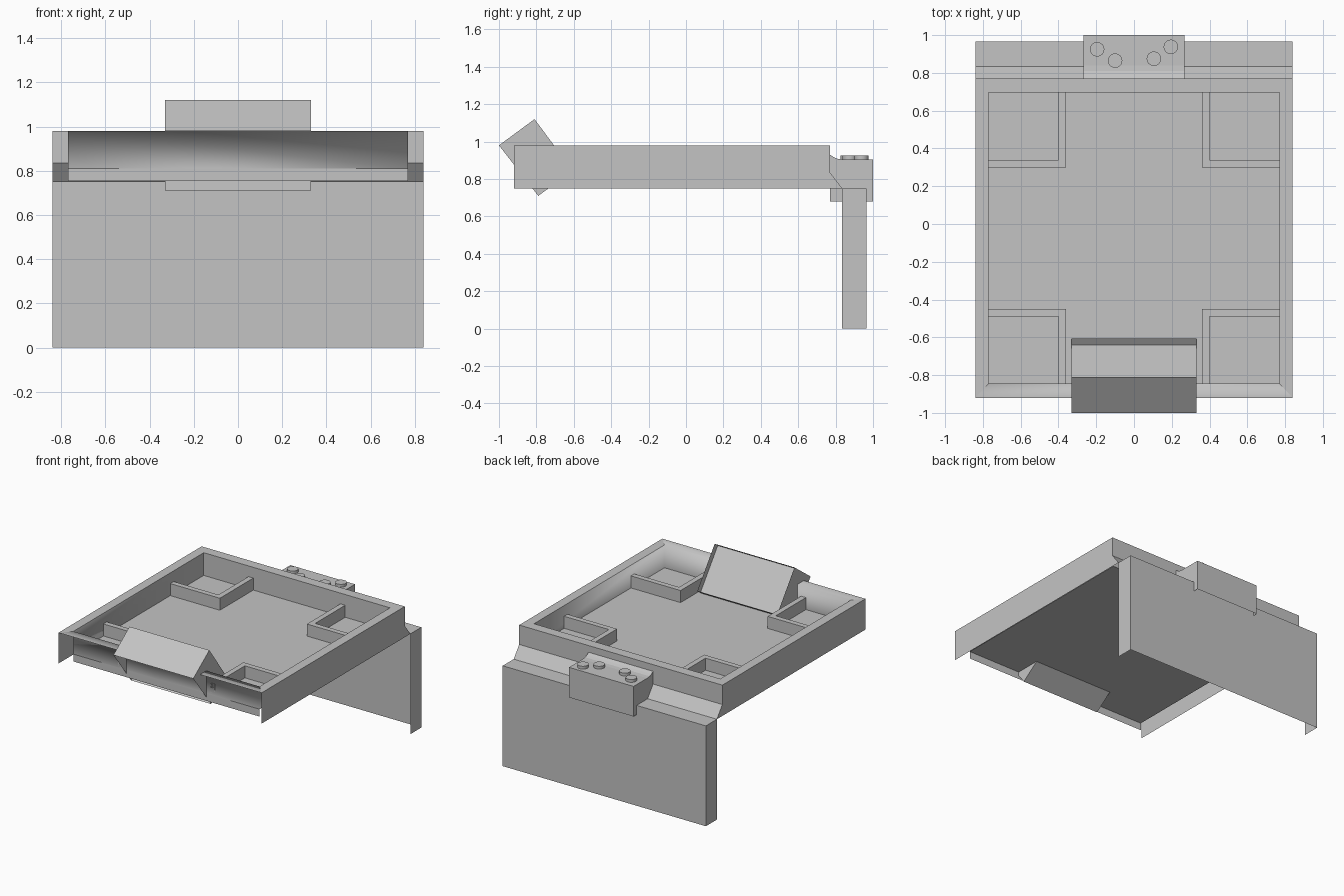
import bpy, bmesh
from mathutils import Vector

cube = bpy.data.objects.get("Cube")
if cube:
    bpy.data.objects.remove(cube)

grey = bpy.data.materials.new("plain_grey")
grey.use_nodes = True
COLOUR = (0.55, 0.55, 0.55, 1)
grey.diffuse_color = COLOUR
grey.node_tree.nodes["Principled BSDF"].inputs["Base Color"].default_value = COLOUR

W, WI = 0.84, 0.77            # outer and inner half widths
FRONT, BACK = -0.92, 0.77     # outer tray ends
FI, BI = -0.845, 0.695        # inner tray ends
TOP, FLOOR, LOW = 0.98, 0.81, 0.755


def finish(name, bm, smooth=(), recalc=True):
    if recalc:
        bmesh.ops.recalc_face_normals(bm, faces=bm.faces)
    for f in smooth:
        f.smooth = True
    mesh = bpy.data.meshes.new(name)
    bm.to_mesh(mesh)
    bm.free()
    mesh.materials.append(grey)
    ob = bpy.data.objects.new(name, mesh)
    bpy.context.collection.objects.link(ob)
    return ob


def sweep(bm, profile, half, caps=None):
    """Sheet made by running a y-z profile across x, with optional end caps."""
    sides = [[bm.verts.new((s * half, y, z)) for y, z in profile] for s in (-1, 1)]
    for i in range(len(profile) - 1):
        bm.faces.new((sides[0][i], sides[0][i + 1], sides[1][i + 1], sides[1][i]))
    if caps:
        for s in (-1, 1):
            bm.faces.new([bm.verts.new((s * half, y, z)) for y, z in caps])


def ring(bm, x, y0, y1, z):
    return [bm.verts.new(p) for p in ((-x, y0, z), (x, y0, z), (x, y1, z), (-x, y1, z))]


# Tray basin: flat rim, inner walls, floor and the skirt under the front wall
bm = bmesh.new()
outer = ring(bm, W, FRONT, BACK, TOP)
inner = ring(bm, WI, FI, BI, TOP)
base = ring(bm, WI, FI, BI, FLOOR)
rim, walls = [], []
for i in range(4):
    j = (i + 1) % 4
    rim.append(bm.faces.new((outer[i], outer[j], inner[j], inner[i])))
    walls.append(bm.faces.new((inner[i], inner[j], base[j], base[i])))
bm.faces.new(base)
skirt = [bm.verts.new((x, FI, LOW)) for x in (WI, -WI)]
bm.faces.new((base[0], base[1], *skirt))
finish("tray_basin", bm, (rim[0], walls[0], walls[1], walls[3]), recalc=False)

# Outer shell: side sheets and stepped back, open at the front and below
bm = bmesh.new()
back = [(BACK, TOP), (BACK, 0.835), (0.835, 0.75)]
sweep(bm, back, W, [(FRONT, 0.75), (FRONT, TOP)] + back)
finish("tray_shell", bm)

# Back apron: hollow, open towards the front
bm = bmesh.new()
apron = [(0.835, 0.75), (0.965, 0.75), (0.965, 0)]
sweep(bm, apron, W, apron + [(0.835, 0)])
finish("back_apron", bm)

# Low L-shaped walls that form the four corner pockets
T = 0.04
for sx, side in ((-1, "right"), (1, "left")):
    for end, y_out, y_wall, d in (("front", -0.45, FI, -1), ("back", 0.30, BI, 1)):
        y_in = y_out + d * T
        shape = [(0.36, y_out), (WI, y_out), (WI, y_in),
                 (0.36 + T, y_in), (0.36 + T, y_wall), (0.36, y_wall)]
        bm = bmesh.new()
        face = bm.faces.new([bm.verts.new((sx * x, y, FLOOR)) for x, y in shape])
        ext = bmesh.ops.extrude_face_region(bm, geom=[face])["geom"]
        bmesh.ops.translate(bm, vec=(0, 0, 0.09),
                            verts=[v for v in ext if isinstance(v, bmesh.types.BMVert)])
        finish(f"{end}_{side}_pocket_wall", bm)

# Tilted console with a recessed panel, open on its lower front
bm = bmesh.new()
nose, crest, heel, foot = (-1, 0.98), (-0.81, 1.12), (-0.605, 0.845), (-0.79, 0.71)
HW = 0.33
sweep(bm, [nose, crest], HW, [nose, crest, heel, foot])
sweep(bm, [heel, foot], HW)
panel = bm.faces.new([bm.verts.new((x, *p)) for x, p in
                      ((-HW, crest), (-HW, heel), (HW, heel), (HW, crest))])
bmesh.ops.inset_region(bm, faces=[panel], thickness=0.037)
ext = bmesh.ops.extrude_face_region(bm, geom=[panel])["geom"]
inward = Vector((0, nose[0] - crest[0], nose[1] - crest[1])).normalized() * 0.045
bmesh.ops.translate(bm, vec=inward, verts=[v for v in ext if isinstance(v, bmesh.types.BMVert)])
if panel.is_valid:
    bm.faces.remove(panel)
finish("console", bm)

# Control box on the back with a curved lead-in on top
bm = bmesh.new()
lid = [(0.77, 0.93), (0.79, 0.917), (0.81, 0.908), (0.84, 0.905), (1, 0.905), (1, 0.68)]
sweep(bm, lid, 0.267, lid + [(0.77, 0.68)])
finish("control_box", bm)

# Round knobs
for n, (x, y) in enumerate([(-0.195, 0.925), (-0.1, 0.865), (0.105, 0.875), (0.195, 0.938)]):
    bpy.ops.mesh.primitive_cylinder_add(vertices=32, radius=0.038, depth=0.03,
                                        location=(x, y, 0.911))
    knob = bpy.context.object
    knob.name = f"knob_{n + 1}"
    knob.data.materials.append(grey)
    bpy.ops.object.shade_smooth_by_angle()
